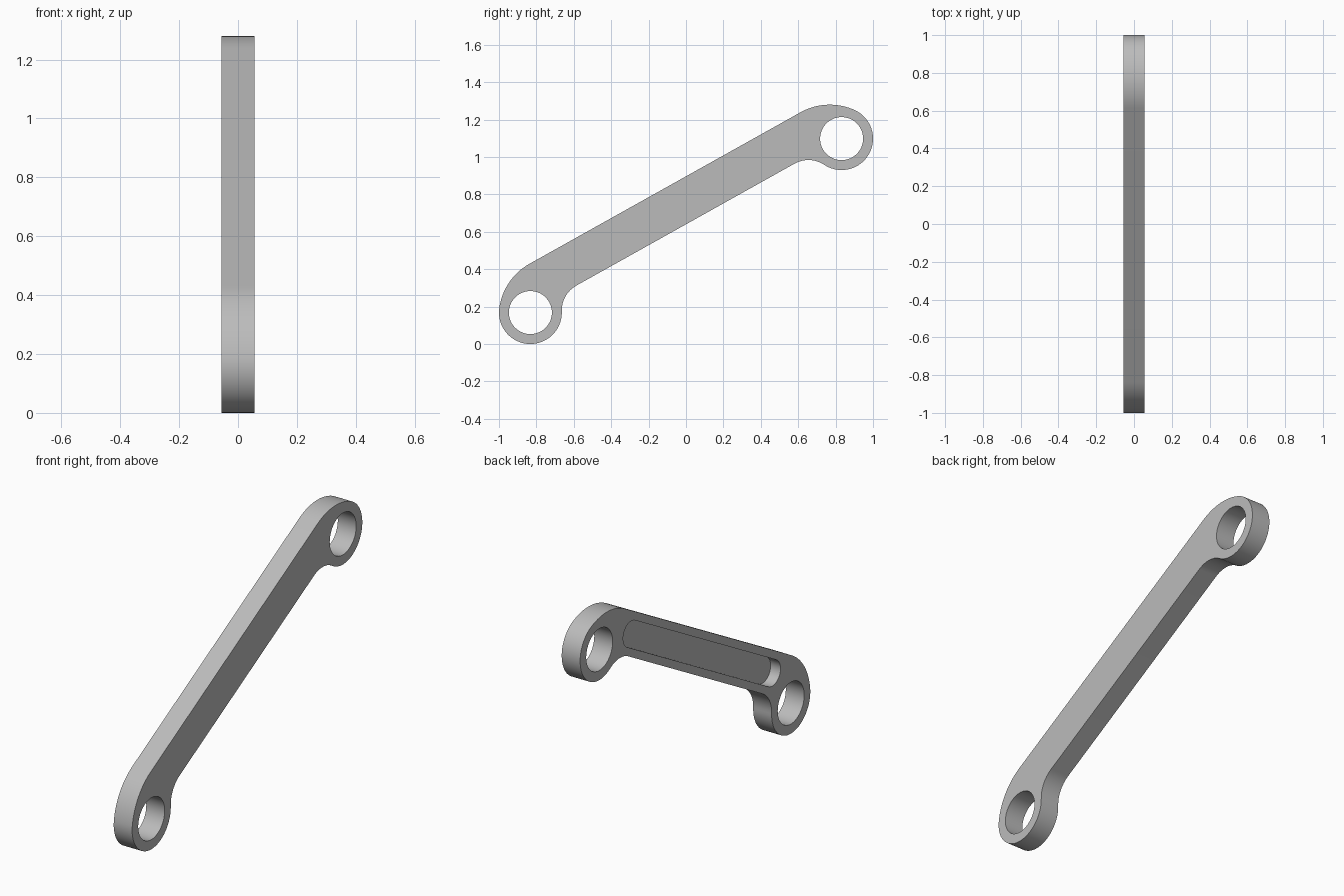
import bpy, bmesh
from math import atan2, cos, sin, pi, tau, hypot

cube = bpy.data.objects.get("Cube")
if cube:
    bpy.data.objects.remove(cube)

# Main sizes, in a frame that runs along the bar (u) and across it (v)
END_Y, RISE, RING_R, HOLE_R = 0.832, 0.465, 0.168, 0.115
HALF_T, BAR_TOP, BAR_BOTTOM = 0.056, 0.23, 0.006
SHOULDER_U, FILLET_U = 0.83, 0.668
SLOT_U, SLOT_R, SLOT_DEPTH = 0.703, 0.07, 0.06
REACH = hypot(END_Y, RISE)
TILT = atan2(RISE, END_Y)

grey = bpy.data.materials.new("light_grey")
grey.use_nodes = True
grey.diffuse_color = (0.5, 0.5, 0.5, 1)
grey.node_tree.nodes["Principled BSDF"].inputs["Base Color"].default_value = (0.5, 0.5, 0.5, 1)


def arc(cu, cv, r, start, end, steps):
    return [(cu + r * cos(start + (end - start) * i / steps),
             cv + r * sin(start + (end - start) * i / steps)) for i in range(steps + 1)]


def prism(name, outline, x0, x1):
    """Extrude a (u, v) outline from x0 to x1, tilted to the bar's slope."""
    bm = bmesh.new()
    verts = [bm.verts.new((x0, u * cos(TILT) - v * sin(TILT),
                           u * sin(TILT) + v * cos(TILT) + RISE + RING_R)) for u, v in outline]
    face = bm.faces.new(verts)
    new = bmesh.ops.extrude_face_region(bm, geom=[face])["geom"]
    bmesh.ops.translate(bm, vec=(x1 - x0, 0, 0),
                        verts=[g for g in new if isinstance(g, bmesh.types.BMVert)])
    bmesh.ops.recalc_face_normals(bm, faces=bm.faces)
    mesh = bpy.data.meshes.new(name)
    bm.to_mesh(mesh)
    bm.free()
    mesh.materials.append(grey)
    obj = bpy.data.objects.new(name, mesh)
    bpy.context.collection.objects.link(obj)
    return obj


# Shoulder arc tangent to the bar top and the ring; fillet tangent to the bar bottom and the ring
du = REACH - SHOULDER_U
shoulder_r = (du**2 + BAR_TOP**2 - RING_R**2) / (2 * (BAR_TOP - RING_R))
shoulder_v = BAR_TOP - shoulder_r
shoulder_a = atan2(-shoulder_v, du)
df = REACH - FILLET_U
fillet_r = (df**2 + BAR_BOTTOM**2 - RING_R**2) / (2 * (BAR_BOTTOM + RING_R))
fillet_v = BAR_BOTTOM - fillet_r
fillet_a = atan2(-fillet_v, df)

# Link body: one end, mirrored to the other
half = arc(FILLET_U, fillet_v, fillet_r, pi / 2, fillet_a, 12)
half += arc(REACH, 0, RING_R, fillet_a + pi, shoulder_a + tau, 40)[1:]
half += arc(SHOULDER_U, shoulder_v, shoulder_r, shoulder_a, pi / 2, 16)[1:]
link = prism("link_arm", half + [(-u, v) for u, v in reversed(half)], -HALF_T, HALF_T)

# Cutters: an eye hole at each end and a blind slot in one side
slot_v = (BAR_TOP + BAR_BOTTOM) / 2
slot = arc(SLOT_U, slot_v, SLOT_R, -pi / 2, pi / 2, 24)
slot += arc(-SLOT_U, slot_v, SLOT_R, pi / 2, 3 * pi / 2, 24)
cutters = [prism("slot_cutter", slot, -2 * HALF_T, SLOT_DEPTH - HALF_T)]
for side in (-1, 1):
    cutters.append(prism("eye_cutter", arc(side * REACH, 0, HOLE_R, 0, tau, 64)[:-1],
                         -2 * HALF_T, 2 * HALF_T))

bpy.context.view_layer.objects.active = link
for cutter in cutters:
    cutter.hide_render = True
    cut = link.modifiers.new(cutter.name, "BOOLEAN")
    cut.operation, cut.solver, cut.object = "DIFFERENCE", "EXACT", cutter
    bpy.ops.object.modifier_apply(modifier=cut.name)
    bpy.data.objects.remove(cutter)

# Smooth round walls with crisp rims
bpy.ops.object.select_all(action="DESELECT")
link.select_set(True)
bpy.ops.object.shade_smooth_by_angle(angle=pi / 6)
